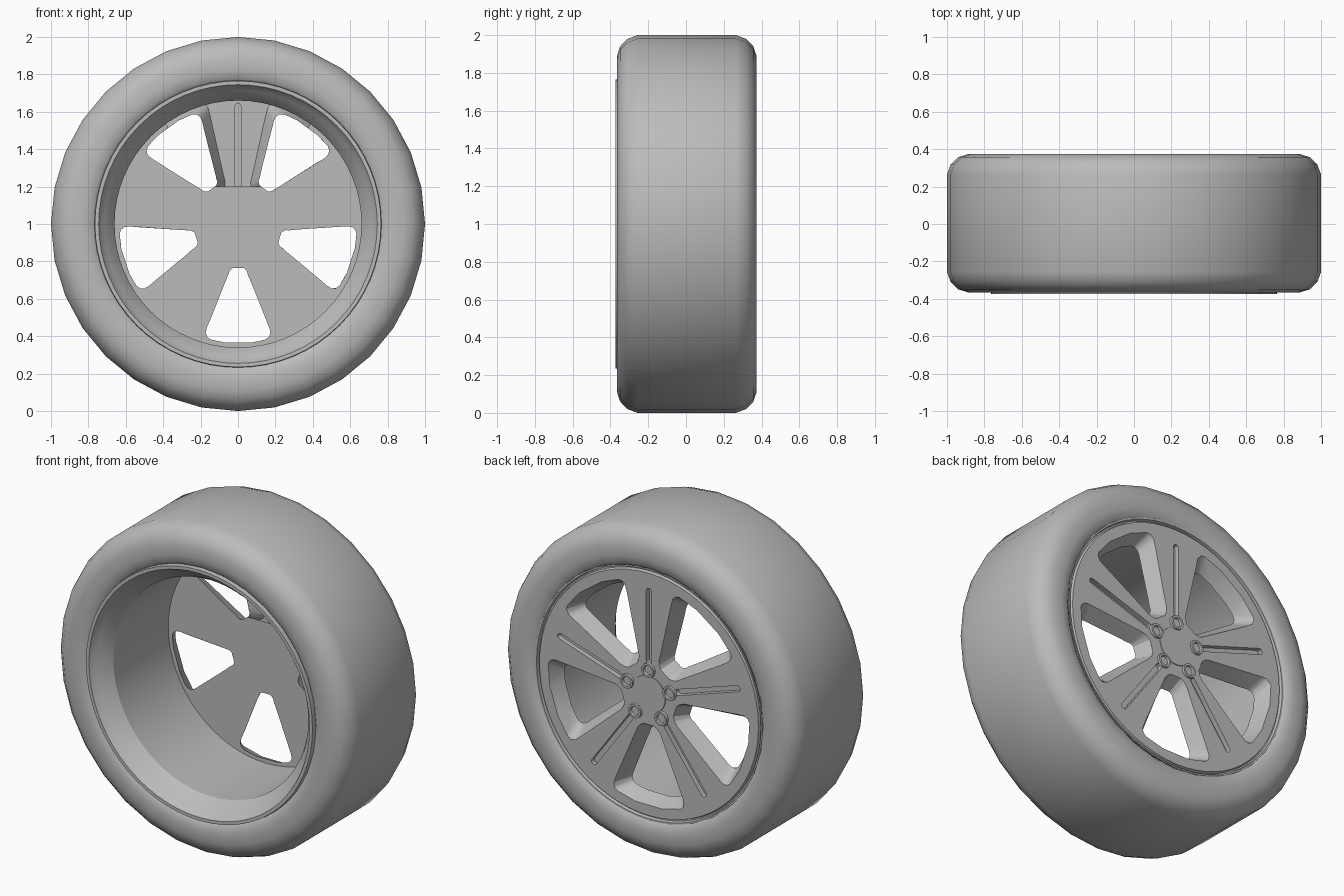
import bpy, bmesh, math
from math import sin, cos, pi, radians
from mathutils import Vector

if "Cube" in bpy.data.objects:
    bpy.data.objects.remove(bpy.data.objects["Cube"], do_unlink=True)

GREY = (0.5, 0.5, 0.5, 1)
grey = bpy.data.materials.new("plain_grey")
grey.use_nodes = True
grey.diffuse_color = GREY
grey.node_tree.nodes["Principled BSDF"].inputs["Base Color"].default_value = GREY

HUB_Z = 1.0
BACK, FACE = 0.27, 0.358          # inner and outer planes of the spoked disc
SPOKES = [radians(90 + 72 * i) for i in range(5)]


def at(angle, d, w, y):
    """Point at distance d along a spoke direction, w sideways, depth y."""
    return Vector((d * cos(angle) - w * sin(angle), y,
                   HUB_Z + d * sin(angle) + w * cos(angle)))


def add_object(name, bm, smooth=30):
    mesh = bpy.data.meshes.new(name)
    bm.to_mesh(mesh)
    bm.free()
    mesh.materials.clear()
    mesh.materials.append(grey)
    ob = bpy.data.objects.new(name, mesh)
    bpy.context.collection.objects.link(ob)
    if smooth:
        shade(ob, smooth)
    return ob


def shade(ob, angle):
    bpy.ops.object.select_all(action='DESELECT')
    ob.select_set(True)
    bpy.context.view_layer.objects.active = ob
    bpy.ops.object.shade_smooth_by_angle(angle=radians(angle))


def loft(bm, loops, caps=True):
    """Skin a row of closed loops, optionally capping both ends."""
    rows = [[bm.verts.new(p) for p in loop] for loop in loops]
    n = len(rows[0])
    for a, b in zip(rows, rows[1:]):
        for i in range(n):
            j = (i + 1) % n
            bm.faces.new((a[i], a[j], b[j], b[i]))
    if caps:
        bm.faces.new(rows[0])
        bm.faces.new(rows[-1])
    bmesh.ops.recalc_face_normals(bm, faces=bm.faces)


def circle(radius, y, segments, angle=0.0, offset=0.0):
    return [at(angle, offset + radius * cos(2 * pi * i / segments),
               radius * sin(2 * pi * i / segments), y) for i in range(segments)]


def lathe(name, profile, segments, smooth=30, caps=False):
    bm = bmesh.new()
    loft(bm, [circle(r, y, segments) for r, y in profile], caps)
    return add_object(name, bm, smooth)


# Tyre: flat tread, rounded shoulders, gently bulged sidewalls
side = [(0.765, 0.35), (0.785, 0.367), (0.83, 0.374), (0.89, 0.373),
        (0.94, 0.357), (0.98, 0.318), (1.0, 0.265)]
tyre_profile = side + [(r, 0.008 - y) for r, y in reversed(side)]
lathe("tyre", tyre_profile, 32, 40)

# Rim barrel with stepped inner lip
lathe("rim_barrel", [(0.768, -0.34), (0.765, -0.374), (0.745, -0.374), (0.735, -0.355),
                     (0.716, -0.335), (0.685, -0.30), (0.66, -0.26), (0.66, BACK)], 64)

# Narrow recessed ring between disc and tyre
lathe("rim_edge", [(0.74, FACE), (0.746, 0.34), (0.754, 0.34),
                   (0.758, 0.36), (0.768, 0.36)], 64)

# Spoked disc: blank plus cutters for windows and slots
disc = lathe("spoked_disc", [(0.66, BACK), (0.74, FACE)], 64, 0, True)

back_half = [(0.235, 0.028), (0.248, 0.044), (0.275, 0.054), (0.555, 0.167),
             (0.582, 0.173), (0.604, 0.165), (0.618, 0.146), (0.634, 0.07)]
face_half = [(0.185, 0.035), (0.20, 0.060), (0.225, 0.078), (0.57, 0.226),
             (0.60, 0.237), (0.628, 0.232), (0.645, 0.213), (0.676, 0.09)]


def window_loop(angle, t):
    half = [(a + (c - a) * t, b + (d - b) * t)
            for (a, b), (c, d) in zip(back_half, face_half)]
    full = half + [(d, -w) for d, w in reversed(half)]
    return [at(angle, d, w, BACK + (FACE - BACK) * t) for d, w in full]


def slot_loop(angle, y, r0=0.205, r1=0.63, half=0.018):
    ends = [(r1, -pi / 2), (r0, pi / 2)]
    return [at(angle, r + half * cos(a0 + k * pi / 6), half * sin(a0 + k * pi / 6), y)
            for r, a0 in ends for k in range(7)]


bm = bmesh.new()
for a in SPOKES:
    loft(bm, [window_loop(a + pi / 5, -0.2), window_loop(a + pi / 5, 1.2)])
    loft(bm, [slot_loop(a, FACE - 0.03), slot_loop(a, FACE + 0.03)])
cutter = add_object("window_cutter", bm, 0)
cutter.hide_render = True
mod = disc.modifiers.new("windows", 'BOOLEAN')
mod.operation, mod.solver, mod.object = 'DIFFERENCE', 'EXACT', cutter
bpy.context.view_layer.update()
cut = bpy.data.meshes.new_from_object(disc.evaluated_get(bpy.context.evaluated_depsgraph_get()))
disc.modifiers.clear()
bpy.data.objects.remove(cutter, do_unlink=True)

# Top spoke is open on its inner side
bm = bmesh.new()
bm.from_mesh(cut)
bm.normal_update()


def on_back(f):
    return all(abs(v.co.y - BACK) < 1e-4 for v in f.verts)


bmesh.ops.triangulate(bm, faces=[f for f in bm.faces if on_back(f)])
hub = Vector((0, BACK, HUB_Z))
for co, no in ((hub + Vector((0, 0, 0.2)), (0, 0, 1)),
               (hub, (sin(radians(54)), 0, -cos(radians(54)))),
               (hub, (sin(radians(54)), 0, cos(radians(54))))):
    faces = [f for f in bm.faces if on_back(f)]
    geom = faces + list({e for f in faces for e in f.edges}) + list({v for f in faces for v in f.verts})
    bmesh.ops.bisect_plane(bm, geom=geom, plane_co=co, plane_no=no)
opening = []
for f in bm.faces:
    c = f.calc_center_median()
    if on_back(f) and c.z > HUB_Z + 0.2 and abs(c.x) < (c.z - HUB_Z) * math.tan(radians(36)):
        opening.append(f)
bmesh.ops.delete(bm, geom=opening, context='FACES')
bm.to_mesh(cut)
bm.free()
disc.data = cut
cut.materials.clear()
cut.materials.append(grey)
shade(disc, 30)

# Hub cap and wheel nuts
lathe("hub_cap", [(0.115, FACE - 0.002), (0.113, FACE + 0.004)], 32, 30, True)
for i, a in enumerate(SPOKES):
    bm = bmesh.new()
    rings = [(0.044, FACE - 0.004), (0.042, FACE + 0.014), (0.03, FACE + 0.014),
             (0.027, FACE + 0.001)]
    loft(bm, [circle(r, y, 20, a, 0.15) for r, y in rings], False)
    bm.faces.new([v for v in bm.verts][-20:])
    bmesh.ops.recalc_face_normals(bm, faces=bm.faces)
    add_object(f"wheel_nut_{i + 1}", bm)
